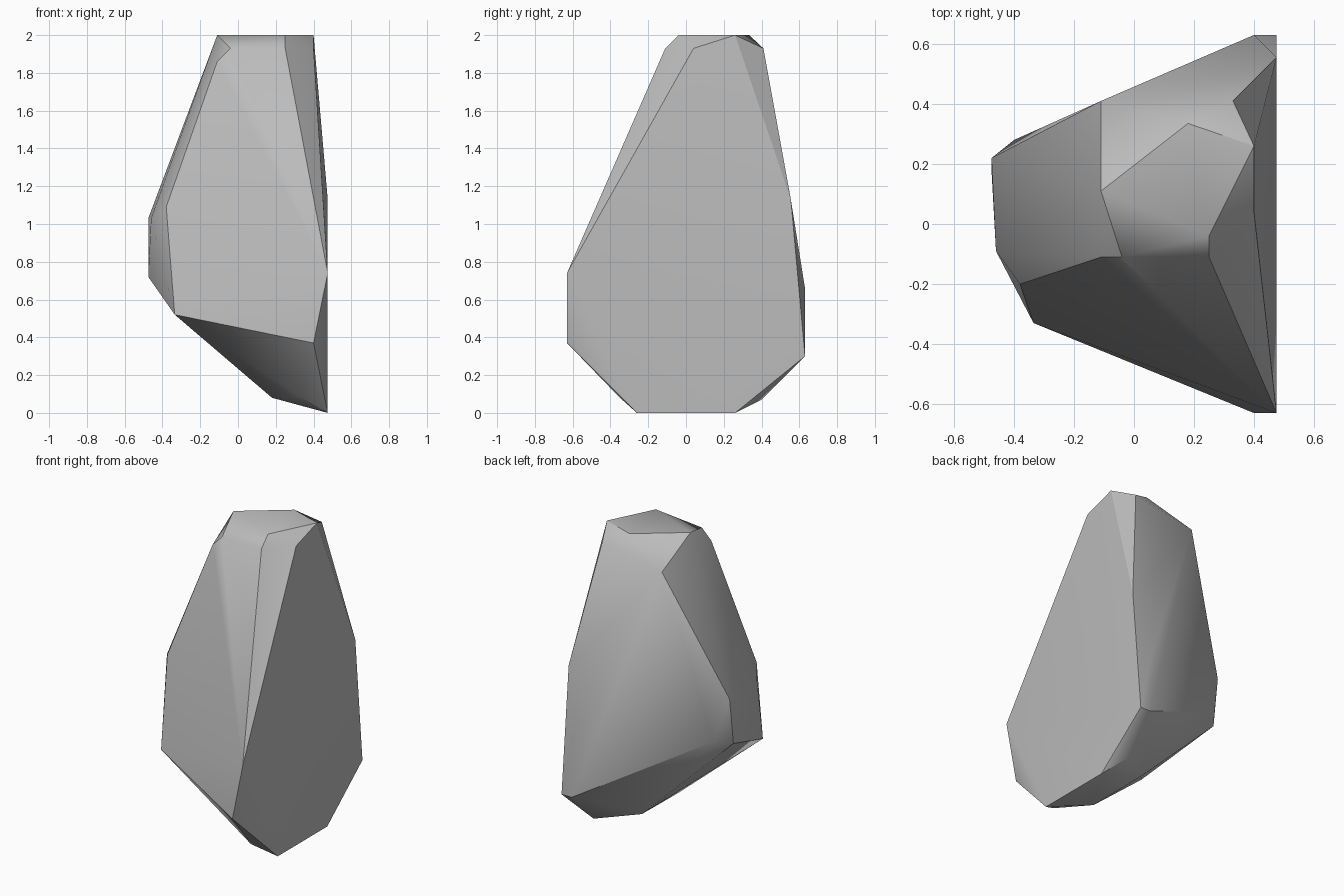
import bpy
import bmesh
from math import radians

cube = bpy.data.objects.get("Cube")
if cube:
    bpy.data.objects.remove(cube, do_unlink=True)

# Stone colour
stone = bpy.data.materials.new("grey_stone")
stone.use_nodes = True
grey = (0.5, 0.5, 0.5, 1)
stone.diffuse_color = grey
stone.node_tree.nodes["Principled BSDF"].inputs["Base Color"].default_value = grey

# Corners of the boulder, grouped by part
cap = [(-.11, .11, 2), (.18, .335, 2), (.4, .26, 2), (.25, -.04, 2)]
shoulder = [(-.04, -.11, 1.93), (.25, -.11, 1.93), (.4, .04, 1.93),
            (.33, .41, 1.93), (-.11, .41, 1.85), (-.11, -.11, 1.86)]
narrow_side = [(-.38, -.2, 1.09), (-.46, -.09, 1.03), (-.475, .22, 1.03),
               (-.475, .18, .72), (-.4, .28, .75), (-.335, -.33, .52)]
broad_side = [(.475, .555, 1.13), (.475, -.63, .74), (.4, -.63, .37),
              (.475, .63, .3), (.4, .63, .3), (.4, .63, .66)]
foot = [(.475, -.26, 0), (.475, .26, 0), (.34, -.35, .08),
        (.4, .4, .07), (.18, -.165, .08), (.15, .25, .11)]

# Wrap the corners in a faceted skin
bm = bmesh.new()
for corner in cap + shoulder + narrow_side + broad_side + foot:
    bm.verts.new(corner)
hull = bmesh.ops.convex_hull(bm, input=bm.verts[:])
spare = [v for v in bm.verts if not v.link_faces]
bmesh.ops.delete(bm, geom=spare, context='VERTS')
bmesh.ops.dissolve_limit(bm, angle_limit=radians(1), verts=bm.verts[:], edges=bm.edges[:])
bmesh.ops.recalc_face_normals(bm, faces=bm.faces[:])

mesh = bpy.data.meshes.new("boulder")
bm.to_mesh(mesh)
bm.free()
mesh.materials.append(stone)
boulder = bpy.data.objects.new("boulder", mesh)
bpy.context.collection.objects.link(boulder)

# Soft shading across shallow facets, crisp at the main edges
bpy.ops.object.select_all(action='DESELECT')
boulder.select_set(True)
bpy.context.view_layer.objects.active = boulder
bpy.ops.object.shade_smooth_by_angle(angle=radians(30))
